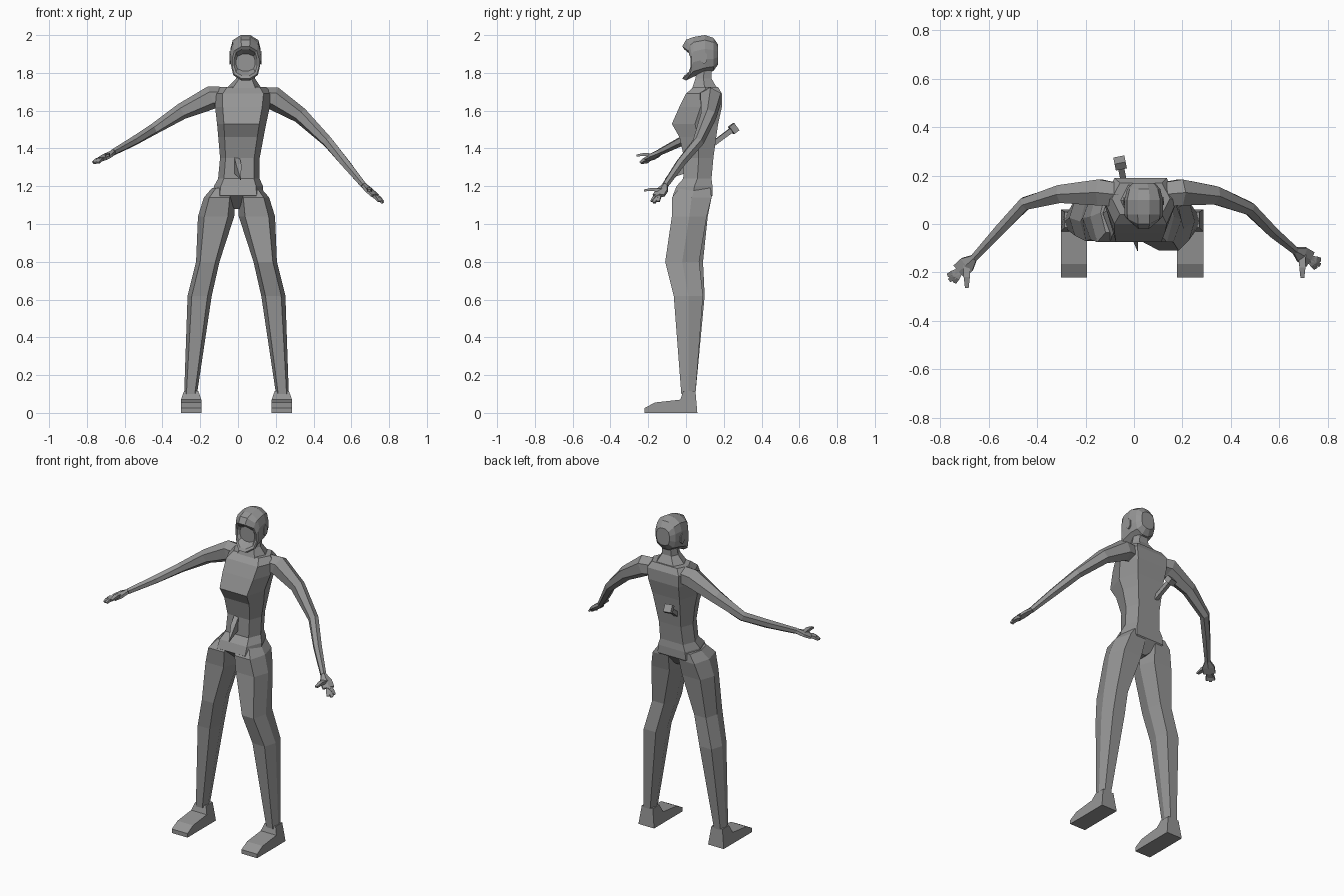
import bpy, bmesh, math
from mathutils import Vector

default = bpy.data.objects.get("Cube")
if default:
    bpy.data.objects.remove(default)

grey = bpy.data.materials.new("plain grey")
grey.use_nodes = True
brightness = 0.3
colour = (brightness, brightness, brightness, 1)
grey.diffuse_color = colour
grey.node_tree.nodes["Principled BSDF"].inputs["Base Color"].default_value = colour
UP = Vector((0, 0, 1))
SIDES = {"left": 1, "right": -1}


def loft(name, rings):
    """Skin a list of equal-length rings and cap both ends."""
    bm = bmesh.new()
    rows = [[bm.verts.new(point) for point in ring] for ring in rings]
    for lower, upper in zip(rows, rows[1:]):
        for i in range(len(lower)):
            bm.faces.new((lower[i - 1], lower[i], upper[i], upper[i - 1]))
    bm.faces.new(rows[0])
    bm.faces.new(rows[-1])
    bmesh.ops.recalc_face_normals(bm, faces=bm.faces)
    mesh = bpy.data.meshes.new(name)
    bm.to_mesh(mesh)
    bm.free()
    mesh.materials.append(grey)
    obj = bpy.data.objects.new(name, mesh)
    bpy.context.collection.objects.link(obj)


def section(x, z, half, front, back, panel=0.65):
    """Level six-sided ring with a flat front panel and a flat back panel."""
    middle = (front + back) / 2
    flat = half * panel
    outline = [(-flat, front), (flat, front), (half, middle),
               (flat, back), (-flat, back), (-half, middle)]
    return [(x + across, depth, z) for across, depth in outline]


def tube(name, points, widths, heights, sides=6):
    """Limb along a path, with a width and a height at each point."""
    points = [Vector(point) for point in points]
    rings = []
    for i, (point, width, height) in enumerate(zip(points, widths, heights)):
        ahead = points[min(i + 1, len(points) - 1)]
        behind = points[max(i - 1, 0)]
        along = (ahead - behind).normalized()
        across = along.cross(UP).normalized()
        rise = across.cross(along)
        turns = [math.tau * (k + 0.5) / sides for k in range(sides)]
        rings.append([point + across * width * math.cos(turn)
                      + rise * height * math.sin(turn) for turn in turns])
    loft(name, rings)


# Torso from crotch to shoulders, leaning slightly to its left
torso_levels = [
    (1.08, 0.02, 0.01, 0.08),
    (1.15, 0.135, -0.07, 0.14),
    (1.2, 0.13, -0.05, 0.14),
    (1.24, 0.11, -0.015, 0.135),
    (1.35, 0.105, -0.01, 0.145),
    (1.46, 0.12, -0.035, 0.16),
    (1.53, 0.13, -0.075, 0.17),
    (1.62, 0.145, -0.035, 0.19),
    (1.69, 0.15, 0, 0.19),
    (1.725, 0.12, 0.04, 0.17),
]
loft("torso", [section((z - 1.15) / 20, z, half, front, back, 0.72)
               for z, half, front, back in torso_levels])

# Neck
loft("neck", [
    section(0.03, 1.71, 0.1, 0.03, 0.17),
    section(0.04, 1.77, 0.05, 0.05, 0.135),
    section(0.04, 1.84, 0.04, 0.06, 0.135),
])

# Head as rings from the hollow face to the back of the skull
head_x = 0.04


def head_ring(y, half, bottom, top, notch=0):
    """Upright squarish ring whose sides step back by the notch."""
    ring = []
    for k in range(12):
        turn = math.tau * (k + 0.5) / 12
        across = max(-1, min(1, math.cos(turn) * 1.2))
        rise = max(-1, min(1, math.sin(turn) * 1.04))
        z = (bottom + top) / 2 + rise * (top - bottom) / 2
        ring.append((head_x + across * half, y + notch * (1 - rise ** 4), z))
    return ring


loft("head", [
    head_ring(0.035, 0.05, 1.81, 1.9),
    head_ring(-0.01, 0.06, 1.785, 1.925, 0.035),
    head_ring(-0.02, 0.07, 1.77, 1.94, 0.045),
    head_ring(0, 0.077, 1.76, 1.975, 0.03),
    head_ring(0.04, 0.08, 1.78, 1.99),
    head_ring(0.1, 0.08, 1.8, 2),
    head_ring(0.145, 0.068, 1.81, 1.985),
    head_ring(0.17, 0.045, 1.845, 1.95),
])
for label, side in SIDES.items():
    ear_path = [(head_x + side * reach, 0.095, 1.88) for reach in (0.06, 0.084)]
    tube(label + "_ear", ear_path, (0.02, 0.02), (0.03, 0.035))

# Legs and feet, mirrored, with the right knee held further back
leg_levels = [
    (0.07, 1.19, 0.06, -0.035, 0.13),
    (0.09, 1.14, 0.083, -0.075, 0.135),
    (0.108, 1.04, 0.096, -0.075, 0.11),
    (0.152, 0.8, 0.062, -0.11, 0.07),
    (0.195, 0.62, 0.064, -0.065, 0.09),
    (0.243, 0.1, 0.034, -0.025, 0.05),
]
foot_profile = [(0.06, 0), (-0.22, 0), (-0.22, 0.025), (-0.165, 0.055),
                (-0.03, 0.07), (-0.015, 0.115), (0.05, 0.115)]
stance_x = -0.008
knee_z = 0.8
for label, side in SIDES.items():
    rings = []
    for x, z, half, front, back in leg_levels:
        lag = max(0, 0.04 - abs(z - knee_z) / 8) if label == "right" else 0
        rings.append(section(side * x + stance_x, z, half, front + lag, back + lag / 2))
    loft(label + "_leg", rings)
    foot = []
    for edge in (-1, 1):
        foot.append([(side * 0.24 + stance_x + edge * (0.038 if z > 0.1 else 0.054), y, z)
                     for y, z in foot_profile])
    loft(label + "_foot", foot)

# Arms, posed differently on each side
arm_radii = (0.055, 0.062, 0.043, 0.03, 0.026, 0.018)
arm_paths = {
    "right": [(-0.06, 0.12, 1.67), (-0.14, 0.13, 1.67), (-0.3, 0.125, 1.595),
              (-0.45, 0.085, 1.5), (-0.55, -0.02, 1.44), (-0.66, -0.14, 1.38)],
    "left": [(0.1, 0.12, 1.67), (0.19, 0.13, 1.665), (0.33, 0.12, 1.575),
             (0.475, 0.065, 1.435), (0.57, -0.03, 1.32), (0.665, -0.11, 1.205)],
}
knuckles = {"right": (-0.72, -0.195, 1.345), "left": (0.725, -0.145, 1.15)}


def finger(name, root, tip):
    """Tapering finger with a slight arch."""
    arch = root.lerp(tip, 0.55) + UP * 0.006
    tube(name, [root, arch, tip], (0.02, 0.018, 0.011), (0.013, 0.012, 0.007), 4)


for label, path in arm_paths.items():
    tube(label + "_arm", path, arm_radii, arm_radii)
    # Flat palm, thumb and three closed fingers
    wrist, end = Vector(path[-1]), Vector(knuckles[label])
    middle = wrist.lerp(end, 0.5)
    tube(label + "_palm", [wrist, middle, end], (0.016, 0.04, 0.04), (0.016, 0.015, 0.012))
    finger(label + "_thumb", middle, middle + Vector((0, -0.095, 0)))
    along = (end - wrist).normalized()
    across = along.cross(UP).normalized()
    for spread in (-1, 0, 1):
        reach = along * (0.06 - 0.01 * abs(spread))
        finger(label + "_finger", end, end + reach + across * spread * 0.02)

# Weapon run through the waist from behind
pommel = Vector((-0.06, 0.265, 1.515))
tip = Vector((0.015, -0.11, 1.235))


def weapon_part(name, fractions, widths, heights):
    """Four-sided piece between fractions of the weapon's length."""
    tube(name, [pommel.lerp(tip, f) for f in fractions], widths, heights, 4)


weapon_part("weapon_pommel", (0, 0.07), (0.033, 0.033), (0.033, 0.033))
weapon_part("weapon_grip", (0.05, 0.5), (0.018, 0.018), (0.018, 0.018))
weapon_part("weapon_blade", (0.4, 0.8, 1), (0.02, 0.02, 0.002), (0.045, 0.045, 0.004))
